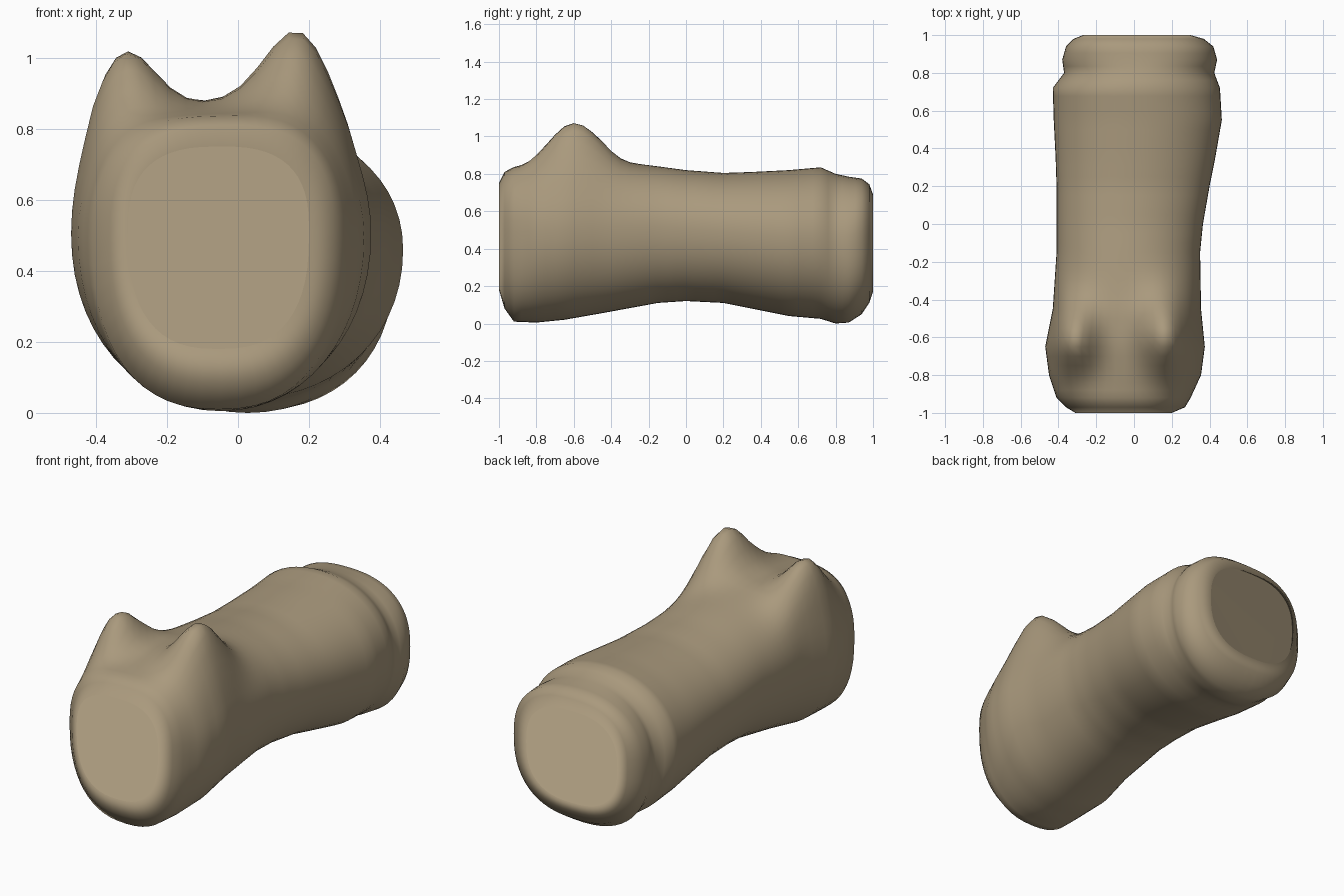
import bpy, bmesh, math

if "Cube" in bpy.data.objects:
    bpy.data.objects.remove(bpy.data.objects["Cube"])

# Log outline: y, left x, right x, bottom z, top z
STATIONS = [
    (-1.00, -.31, .20, .19, .76),
    (-.97, -.36, .27, .09, .82),
    (-.92, -.41, .30, .02, .845),
    (-.80, -.45, .355, .015, .86),
    (-.65, -.47, .375, .03, .875),
    (-.45, -.43, .355, .065, .885),
    (-.15, -.41, .35, .12, .85),
    (.00, -.41, .365, .13, .83),
    (.20, -.41, .40, .12, .815),
    (.35, -.415, .43, .09, .82),
    (.55, -.425, .465, .05, .83),
    (.72, -.43, .455, .035, .845),
    (.80, -.37, .425, .01, .81),
    (.87, -.38, .44, .015, .795),
    (.94, -.36, .42, .06, .785),
    (.98, -.32, .37, .12, .755),
    (1.00, -.27, .30, .18, .70),
]
# Branch stubs: x, y, height, spread x, spread y
STUBS = [(-.335, -.61, .235, .13, .19), (.18, -.60, .255, .14, .20)]
SEGMENTS = 56


def section(y, l, r, b, t):
    """Oval ring, squarer at the ends, pushed upward where the stubs grow."""
    cx, hx = (l + r) / 2, (r - l) / 2
    cz = b + (t - b) * (.555 - .03 * y)          # widest level drops to the back
    power = 2.1 + .5 * max(0, (abs(y) - .8) / .2)
    pts = []
    for i in range(SEGMENTS):
        a = 2 * math.pi * i / SEGMENTS
        c, s = math.cos(a), math.sin(a)
        hz = t - cz if s > 0 else cz - b
        x = cx + hx * math.copysign(abs(c) ** (2 / power), c)
        z = cz + hz * math.copysign(abs(s) ** (2 / power), s)
        weight = min(1, max(0, (z - cz) / hz) * 1.8)
        for sx, sy, h, wx, wy in STUBS:
            z += weight * h * math.exp(-((x - sx) / wx) ** 2 - ((y - sy) / wy) ** 2)
        pts.append((x, y, z))
    return pts


# Fill in extra rings between the stations
rows = []
for a, b in zip(STATIONS, STATIONS[1:]):
    n = max(1, math.ceil((b[0] - a[0]) / .055))
    rows += [tuple(p + (q - p) * k / n for p, q in zip(a, b)) for k in range(n)]
rows.append(STATIONS[-1])

bm = bmesh.new()
rings = [[bm.verts.new(p) for p in section(*row)] for row in rows]
for r0, r1 in zip(rings, rings[1:]):
    for i in range(SEGMENTS):
        j = (i + 1) % SEGMENTS
        bm.faces.new((r0[i], r0[j], r1[j], r1[i]))

# Flat sawn ends with an inner ring so the rim shades softly
for ring in (rings[0], rings[-1]):
    cap = bm.faces.new(ring)
    bmesh.ops.inset_region(bm, faces=[cap], thickness=.06)

bmesh.ops.recalc_face_normals(bm, faces=bm.faces)
low = min(v.co.z for v in bm.verts)
for v in bm.verts:
    v.co.z -= low
for f in bm.faces:
    f.smooth = True

mesh = bpy.data.meshes.new("log")
bm.to_mesh(mesh)
bm.free()
bark = bpy.data.materials.new("tan wood")
bark.diffuse_color = (.40, .32, .205, 1)
bark.use_nodes = True
bark.node_tree.nodes["Principled BSDF"].inputs["Base Color"].default_value = bark.diffuse_color
mesh.materials.append(bark)
log = bpy.data.objects.new("log", mesh)
bpy.context.collection.objects.link(log)
